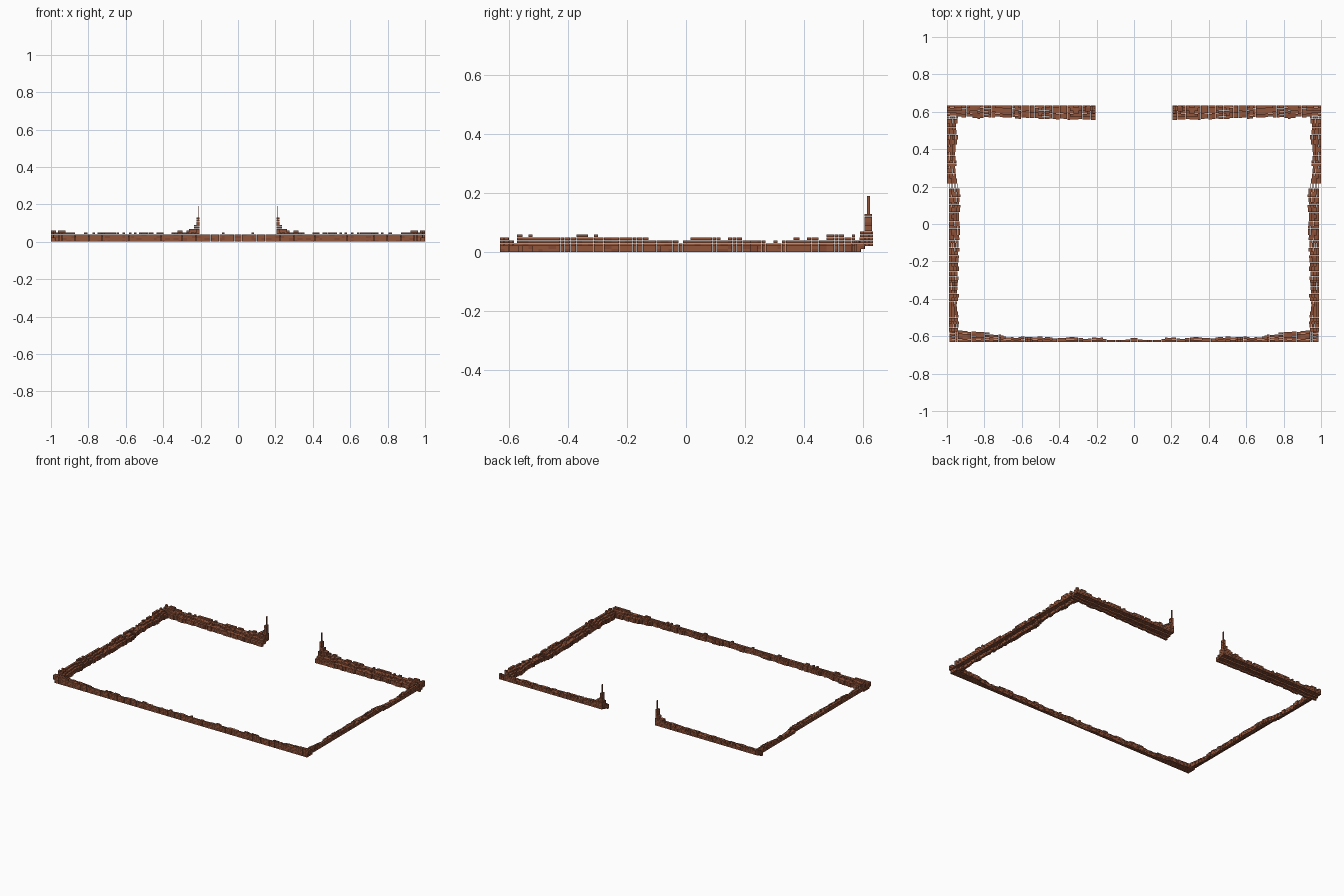
import bpy, bmesh, random
from mathutils import Matrix, Vector

if "Cube" in bpy.data.objects:
    bpy.data.objects.remove(bpy.data.objects["Cube"])

random.seed(7)


def material(name, rgb):
    m = bpy.data.materials.new(name)
    m.diffuse_color = (*rgb, 1)
    m.use_nodes = True
    m.node_tree.nodes["Principled BSDF"].inputs["Base Color"].default_value = m.diffuse_color
    return m


MATS = [material("red brown brick", (0.29, 0.092, 0.045)),
        material("dark brown brick", (0.23, 0.070, 0.034))]
COURSE = 0.010   # brick height
DEPTH = 0.015    # brick depth
GAP = 0.0008     # open joint between bricks


def box(bm, lo, hi, gap=GAP):
    lo, hi = Vector(lo), Vector(hi)
    size = hi - lo - Vector((gap, gap, gap))
    mat = Matrix.Translation((lo + hi) / 2) @ Matrix.Diagonal((*size, 1))
    made = bmesh.ops.create_cube(bm, size=1, matrix=mat)
    index = 1 if random.random() < 0.2 else 0
    for f in {f for v in made["verts"] for f in v.link_faces}:
        f.material_index = index


def finish(bm, name):
    """Make the right half and mirror it to the left."""
    me = bpy.data.meshes.new(name)
    bm.to_mesh(me)
    bm.free()
    for m in MATS:
        me.materials.append(m)
    ob = bpy.data.objects.new(name, me)
    bpy.context.collection.objects.link(ob)
    mod = ob.modifiers.new("mirror", 'MIRROR')
    mod.use_mirror_merge = False


def lerp_table(table, t):
    for (a, va), (b, vb) in zip(table, table[1:]):
        if t <= b:
            return va + (vb - va) * max(0, (t - a) / (b - a))
    return table[-1][1]


def wall(name, start, end, place, width, height, base):
    """Lay ragged brick courses; base(t, d, w) is the underside height."""
    bm = bmesh.new()
    t, ragged = start, 0
    while t < end - 0.002:
        t2 = min(end, t + random.choice((0.014, 0.02, 0.026)))
        mid = (t + t2) / 2
        ragged = 0.5 * ragged + random.uniform(-0.006, 0.006)
        w = max(0.012, lerp_table(width, mid) + ragged)
        h = lerp_table(height, mid) + random.uniform(-0.005, 0.006)
        n = max(1, round(w / DEPTH))
        for i in range(n):
            d1, d2 = w * i / n, w * (i + 1) / n
            zb = base(mid, (d1 + d2) / 2, w)
            zt = max(zb + COURSE, h - (h - 0.024) * d1 / max(w, 0.03))
            z0 = round(zb / COURSE) * COURSE
            for k in range(max(1, round((zt - z0) / COURSE))):
                z = z0 + k * COURSE
                p, q = place(t, d1, z), place(t2, d2, z + COURSE)
                lo = [min(a, b) for a, b in zip(p, q)]
                hi = [max(a, b) for a, b in zip(p, q)]
                box(bm, lo, hi)
        t = t2
    finish(bm, name)


# Front wall: thin in the middle, heaped towards the corners
wall("front_wall", 0.0, 0.988,
     lambda t, d, z: (t, -0.632 + d, z),
     [(0, 0.016), (0.2, 0.02), (0.7, 0.028), (0.8, 0.052), (0.99, 0.058)],
     [(0, 0.041), (0.9, 0.043), (0.95, 0.055), (1, 0.06)],
     lambda t, d, w: 0.02 if t > 0.97 else 0.0)

# Side walls: sloping inwards, with a raised outer foot
wall("side_wall", -0.575, 0.575,
     lambda t, d, z: ((1.0 if t > 0.2 else 0.99) - d, t, z),
     [(-0.6, 0.05), (-0.3, 0.046), (-0.15, 0.058), (0.15, 0.056),
      (0.4, 0.05), (0.6, 0.058)],
     [(-0.6, 0.052), (-0.3, 0.054), (-0.12, 0.045), (-0.08, 0.036),
      (-0.01, 0.03), (0.01, 0.054), (0.2, 0.042), (0.3, 0.036),
      (0.48, 0.045), (0.52, 0.07), (0.54, 0.055), (0.6, 0.052)],
     lambda t, d, w: 0.02 if d < 0.028 else 0.0)

# Back wall: wide sloping rubble, rising towards the gate
wall("back_wall", 0.205, 1.0,
     lambda t, d, z: (t, 0.635 - d, z),
     [(0.2, 0.075), (0.6, 0.074), (0.72, 0.062), (0.8, 0.072), (0.92, 0.06),
      (1, 0.06)],
     [(0.2, 0.07), (0.26, 0.062), (0.36, 0.047), (0.9, 0.044), (0.95, 0.06),
      (1, 0.058)],
     lambda t, d, w: 0.024 * (1 - d / w))

# Gate posts: stepped stump of bricks
bm = bmesh.new()
for x1, x2, y1, top in ((0.205, 0.222, 0.605, 0.125), (0.222, 0.236, 0.605, 0.085),
                        (0.236, 0.262, 0.6, 0.07), (0.205, 0.222, 0.59, 0.07)):
    z = 0.03
    while z < top - 0.004:
        box(bm, (x1, y1, z), (x2, 0.632, z + COURSE))
        z += COURSE
finish(bm, "gate_post")

# Thin spike on each gate post
bm = bmesh.new()
box(bm, (0.210, 0.615, 0.12), (0.214, 0.624, 0.19), 0)
finish(bm, "gate_spike")
